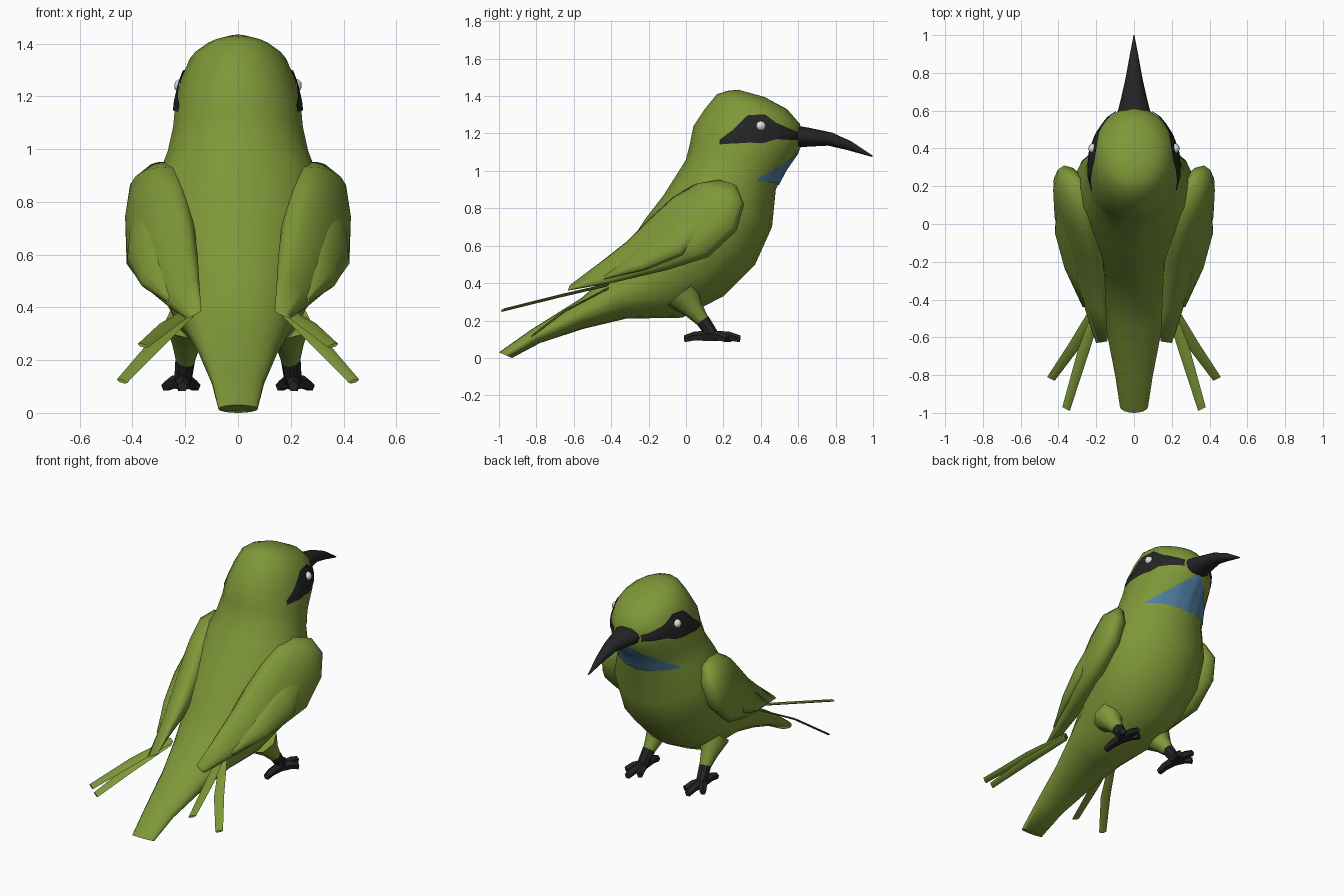
import bpy, bmesh, math
from mathutils import Vector
from mathutils.bvhtree import BVHTree

cube = bpy.data.objects.get("Cube")
if cube:
    bpy.data.objects.remove(cube, do_unlink=True)


def material(name, rgb):
    m = bpy.data.materials.new(name)
    m.use_nodes = True
    m.diffuse_color = (*rgb, 1)
    bsdf = m.node_tree.nodes["Principled BSDF"]
    bsdf.inputs["Base Color"].default_value = (*rgb, 1)
    bsdf.inputs["Roughness"].default_value = 0.8
    return m


GREEN = material("olive green", (0.21, 0.31, 0.04))
DARK = material("charcoal", (0.018, 0.018, 0.02))
BLUE = material("throat blue", (0.08, 0.21, 0.36))
WHITE = material("eye white", (0.75, 0.75, 0.75))


def finish(name, bm, mat, angle=60):
    bmesh.ops.recalc_face_normals(bm, faces=bm.faces)
    mesh = bpy.data.meshes.new(name)
    bm.to_mesh(mesh)
    ob = bpy.data.objects.new(name, mesh)
    bpy.context.collection.objects.link(ob)
    mesh.materials.append(mat)
    bpy.ops.object.select_all(action="DESELECT")
    ob.select_set(True)
    bpy.context.view_layer.objects.active = ob
    if angle:
        bpy.ops.object.shade_smooth_by_angle(angle=math.radians(angle))
    return ob


def loft(sections, sides):
    """Skin elliptical rings, each given by two opposite points and a side vector."""
    bm = bmesh.new()
    rings = []
    for a, b, side in sections:
        a, b, side = Vector(a), Vector(b), Vector(side)
        mid, half = (a + b) / 2, (a - b) / 2
        turns = [math.tau * i / sides for i in range(sides)]
        rings.append([bm.verts.new(mid + half * math.cos(t) + side * math.sin(t)) for t in turns])
    for r, q in zip(rings, rings[1:]):
        for i in range(sides):
            j = (i + 1) % sides
            bm.faces.new((r[i], r[j], q[j], q[i]))
    bm.faces.new(rings[0])
    bm.faces.new(rings[-1])
    return bm


def profile_loft(rows, sides):
    """Rows hold back y, z, front y, z and half width."""
    return loft([((0, a, b), (0, c, d), (w, 0, 0)) for a, b, c, d, w in rows], sides)


def limb(path, sides, s):
    """Tapered tube along x, y, z, radius points."""
    pts = [Vector((s * x, y, z)) for x, y, z, r in path]
    along = (pts[-1] - pts[0]).normalized()
    across = along.cross(Vector((0, 0, 1))).normalized()
    up = across.cross(along)
    return loft([(p + up * q[3], p - up * q[3], across * q[3]) for p, q in zip(pts, path)], sides)


# Body, head and tail in one skin, from tail tip to crown
body = profile_loft([
    (-1.0, .03, -.93, .0, .075), (-.83, .15, -.78, .08, .10),
    (-.56, .32, -.55, .155, .15), (-.41, .45, -.32, .21, .20),
    (-.31, .60, -.02, .215, .25), (-.22, .74, .20, .33, .32),
    (-.12, .87, .37, .50, .34), (-.05, .98, .46, .70, .32),
    (0, 1.06, .48, .90, .27), (.02, 1.14, .53, 1.0, .25),
    (.04, 1.24, .60, 1.10, .24), (.10, 1.33, .62, 1.17, .22),
    (.165, 1.41, .61, 1.25, .185), (.22, 1.428, .54, 1.33, .13),
    (.28, 1.434, .42, 1.395, .05)], 18)
bmesh.ops.recalc_face_normals(body, faces=body.faces)
skin = BVHTree.FromBMesh(body)
finish("body", body, GREEN)

# Curved beak
finish("beak", profile_loft([
    (.54, 1.25, .54, 1.12, .10), (.66, 1.23, .66, 1.13, .07),
    (.78, 1.205, .76, 1.135, .045), (.88, 1.16, .86, 1.112, .027),
    (1.0, 1.08, .993, 1.075, .003)], 12), DARK)


def project(origin, direction, lift):
    hit, normal, _, _ = skin.ray_cast(Vector(origin), Vector(direction))
    return hit + normal * lift if hit else None


def patch(name, columns, place, mat, rows=5):
    """Thin plate laid on the skin between lower and upper curves."""
    bm = bmesh.new()
    grid = []
    for u, low, high in columns:
        points = [place(u, low + (high - low) * k / rows) for k in range(rows + 1)]
        grid.append([bm.verts.new(p) if p else None for p in points])
    for c, d in zip(grid, grid[1:]):
        for k in range(rows):
            corners = (c[k], d[k], d[k + 1], c[k + 1])
            if all(corners):
                bm.faces.new(corners)
    return finish(name, bm, mat)


def refine(columns, steps=4):
    out = []
    for a, b in zip(columns, columns[1:]):
        out += [[p + (q - p) * i / steps for p, q in zip(a, b)] for i in range(steps)]
    return out + [columns[-1]]


# Blue throat
throat = [(x / 50, .925 + .1 * abs(x / 50), 1.135 - .8 * abs(x / 50)) for x in range(-11, 12)]
patch("throat", throat, lambda x, z: project((x, 2, z), (0, -1, 0), .005), BLUE)

MASK = [(.18, 1.14, 1.165), (.25, 1.145, 1.215), (.33, 1.15, 1.295),
        (.42, 1.15, 1.30), (.48, 1.17, 1.255), (.59, 1.165, 1.205)]

WING = [((.27, .17, .95), (.33, .27, .92), .03), ((.25, .05, .93), (.37, .31, .82), .08),
        ((.23, -.07, .86), (.39, .27, .68), .09), ((.20, -.19, .75), (.39, .12, .54), .09),
        ((.18, -.32, .62), (.34, -.1, .47), .075), ((.16, -.46, .51), (.26, -.4, .40), .04),
        ((.14, -.62, .39), (.20, -.63, .36), .01)]

COVERT = [((.33, .02, .80), (.40, .10, .68), .03), ((.30, -.12, .70), (.40, -.02, .55), .05),
          ((.28, -.27, .57), (.35, -.22, .47), .04), ((.24, -.43, .45), (.27, -.44, .42), .008)]

STREAMERS = {"upper": [(.18, -.42, .39), (.27, -.68, .33), (.36, -.98, .255)],
             "lower": [(.19, -.42, .37), (.32, -.65, .25), (.44, -.82, .12)]}

for s, label in ((1, "left"), (-1, "right")):
    # Dark eye mask and eye
    patch(label + "_eye_mask", refine(MASK),
          lambda y, z: project((2 * s, y, z), (-s, 0, 0), .007), DARK)
    bm = bmesh.new()
    bmesh.ops.create_icosphere(bm, subdivisions=2, radius=.027)
    bmesh.ops.translate(bm, verts=bm.verts, vec=project((2 * s, .40, 1.24), (-s, 0, 0), 0))
    finish(label + "_eye", bm, WHITE)

    # Folded wing with an overlapping covert layer
    for part, rows in (("wing", WING), ("wing_coverts", COVERT)):
        sections = [((s * a[0], a[1], a[2]), (s * b[0], b[1], b[2]), (s * t, -.1 * t, .25 * t))
                    for a, b, t in rows]
        finish(label + "_" + part, loft(sections, 12), GREEN)

    # Long loose feathers
    for kind, path in STREAMERS.items():
        rows = []
        for (x, y, z), w in zip(path, (.02, .027, .02)):
            c, edge = Vector((s * x, y, z)), Vector((s * w, w * .5, w * .3))
            rows.append((c + edge, c - edge, (0, 0, .007)))
        finish(label + "_" + kind + "_feather", loft(rows, 6), GREEN, 40)

    # Leg and foot
    finish(label + "_thigh", limb([(.18, -.02, .34, .10), (.195, .04, .26, .055),
                                   (.20, .10, .185, .033)], 8, s), GREEN)
    finish(label + "_shank", limb([(.20, .09, .20, .038), (.21, .15, .11, .033)], 8, s), DARK, 30)
    for i, (x, y) in enumerate(((.21, -.01), (.16, .24), (.215, .29), (.275, .22))):
        toe = limb([(.21, .13, .115, .032), (.21 + (x - .21) * .6, .13 + (y - .13) * .6, .115, .026),
                    (x, y, .10, .02)], 5, s)
        finish(label + "_toe_" + str(i + 1), toe, DARK, 0)
